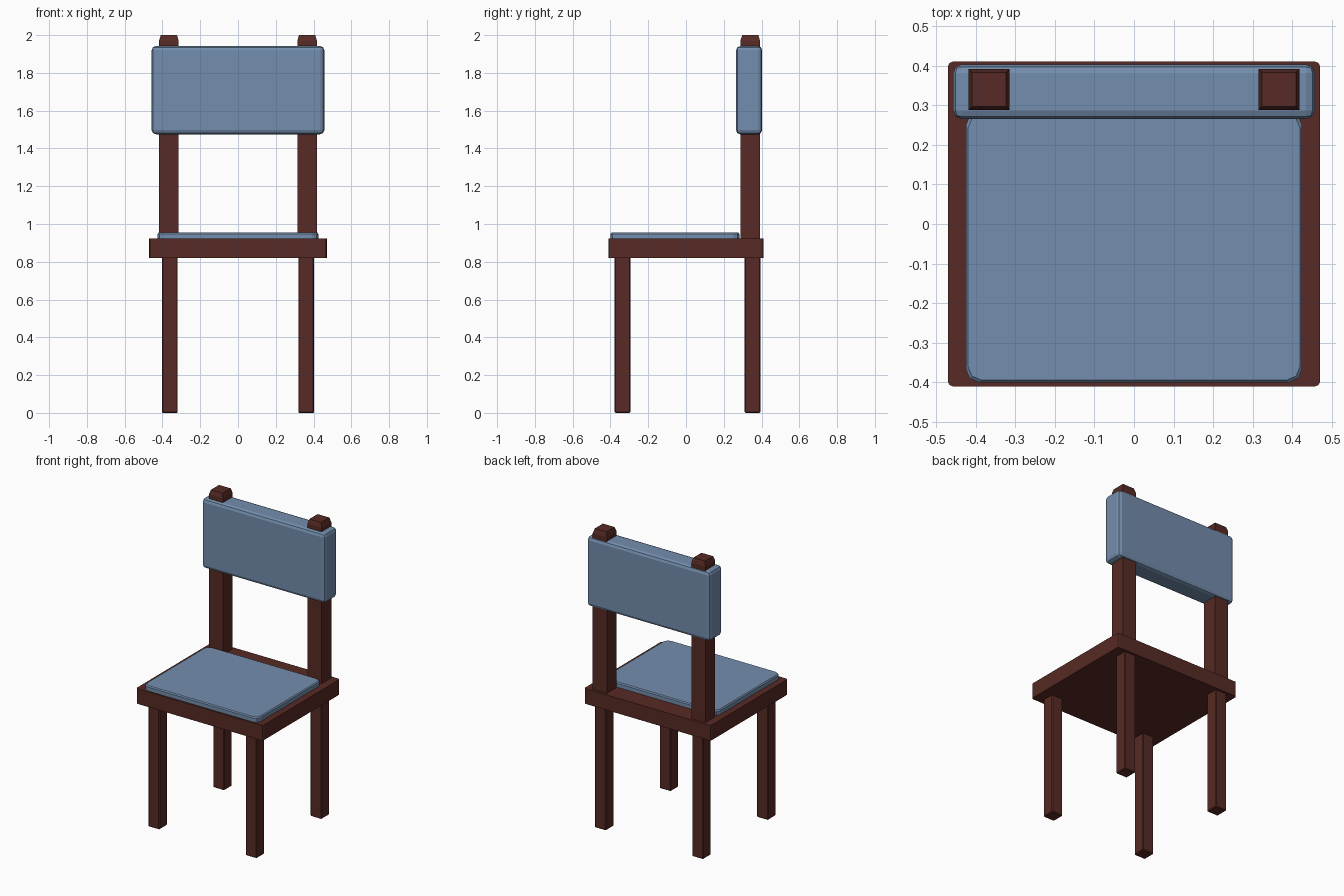
import bpy, bmesh
from mathutils import Matrix, Vector

if "Cube" in bpy.data.objects:
    bpy.data.objects.remove(bpy.data.objects["Cube"])


def material(name, color):
    m = bpy.data.materials.new(name)
    m.diffuse_color = (*color, 1)
    m.use_nodes = True
    m.node_tree.nodes["Principled BSDF"].inputs["Base Color"].default_value = m.diffuse_color
    return m


wood = material("dark_wood", (0.095, 0.023, 0.018))
fabric = material("blue_fabric", (0.175, 0.27, 0.42))


def block(name, lo, hi, mat, bevel=0.0, segments=1, corner=0.0, top_chamfer=None):
    """Box from corner lo to hi; corner = plan-corner radius, top_chamfer = (inset, height)."""
    lo, hi = Vector(lo), Vector(hi)
    size = hi - lo
    bm = bmesh.new()
    bmesh.ops.create_cube(bm, size=1, matrix=Matrix.Translation((lo + hi) / 2)
                          @ Matrix.Diagonal((*size, 1)))
    if corner:
        edges = [e for e in bm.edges
                 if abs(e.verts[0].co.z - e.verts[1].co.z) > size.z * 0.5]
        bmesh.ops.bevel(bm, geom=edges, offset=corner, segments=2,
                        profile=0.5, affect='EDGES')
    if top_chamfer:
        inset, height = top_chamfer
        top = max(bm.faces, key=lambda f: f.calc_center_median().z)
        bmesh.ops.translate(bm, verts=top.verts, vec=(0, 0, -height))
        cap = bmesh.ops.extrude_discrete_faces(bm, faces=[top])["faces"][0]
        c = cap.calc_center_median()
        for v in cap.verts:
            v.co.z += height
            for i in (0, 1):
                v.co[i] -= inset if v.co[i] > c[i] else -inset
    bm.normal_update()
    me = bpy.data.meshes.new(name)
    bm.to_mesh(me)
    bm.free()
    me.materials.append(mat)
    ob = bpy.data.objects.new(name, me)
    bpy.context.collection.objects.link(ob)
    if bevel:
        mod = ob.modifiers.new("bevel", 'BEVEL')
        mod.width = bevel
        mod.segments = segments
        mod.limit_method = 'ANGLE'
    return ob


# Seat board and its cushion
block("seat", (-0.47, -0.41, 0.82), (0.47, 0.41, 0.922), wood, corner=0.012)
block("seat_cushion", (-0.425, -0.40, 0.915), (0.425, 0.282, 0.955), fabric,
      corner=0.033, top_chamfer=(0.006, 0.007))

# Padded backrest
block("back_cushion", (-0.457, 0.265, 1.475), (0.457, 0.403, 1.942), fabric,
      bevel=0.022, segments=2)

# Legs and back posts, left and right
for side, s in (("left", 1), ("right", -1)):
    for place, y in (("front", -0.336), ("rear", 0.352)):
        x = s * 0.361
        block(f"{place}_leg_{side}", (x - 0.042, y - 0.042, 0),
              (x + 0.042, y + 0.042, 0.825), wood, bevel=0.005)
    x, y = s * 0.366, 0.34
    block(f"back_post_{side}", (x - 0.052, y - 0.052, 0.92),
          (x + 0.052, y + 0.052, 2.0), wood, top_chamfer=(0.009, 0.03))
